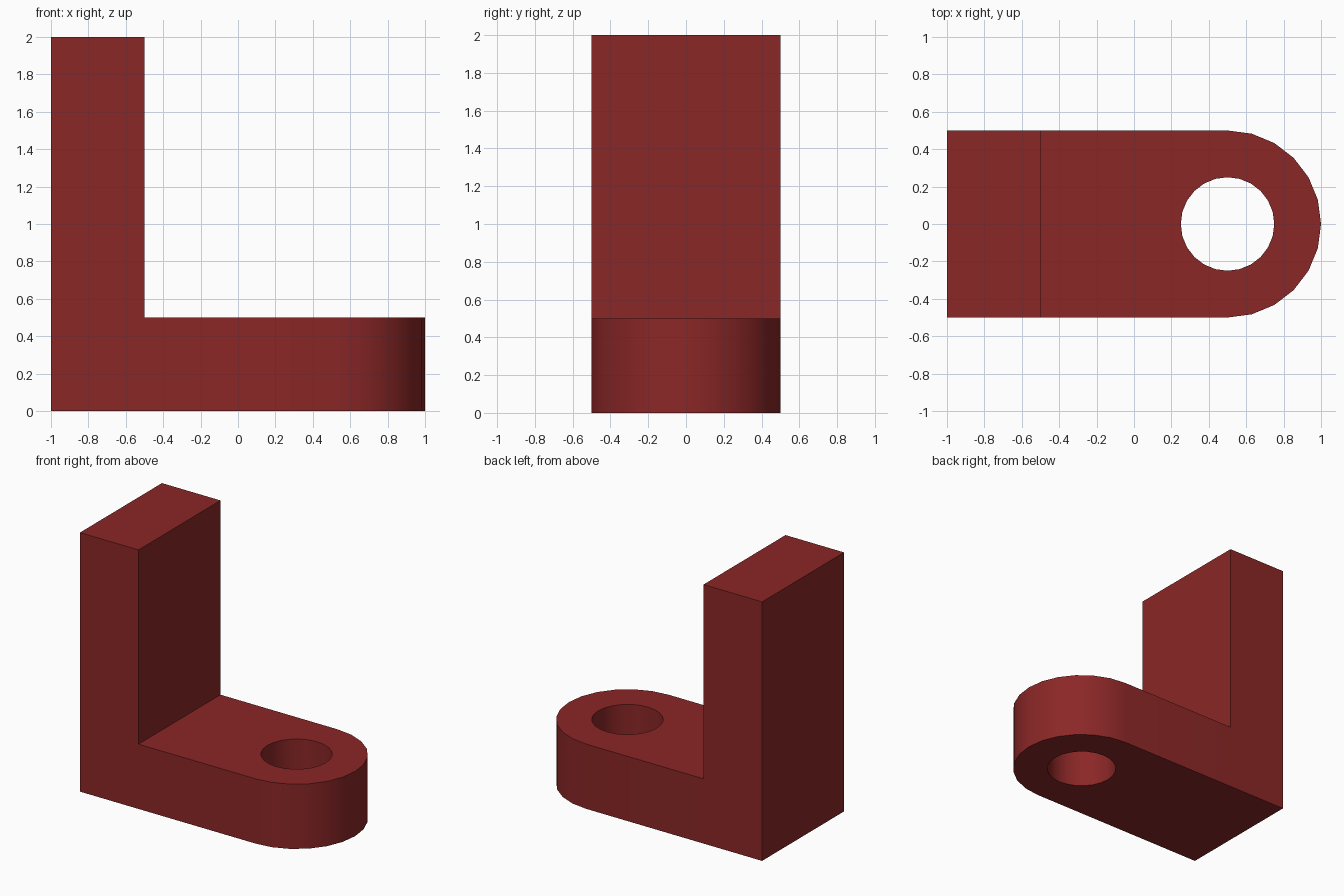
import bpy, bmesh
from math import sin, cos, pi

if "Cube" in bpy.data.objects:
    bpy.data.objects.remove(bpy.data.objects["Cube"])

STEPS = 24            # sides of a full circle
CX, R_OUT, R_HOLE = 0.5, 0.5, 0.25
THICK, HEIGHT = 0.5, 2.0


def arc(radius, first, last):
    return [(CX + radius * cos(2 * pi * i / STEPS), radius * sin(2 * pi * i / STEPS))
            for i in range(first, last + 1)]


def loop(bm, points):
    verts = [bm.verts.new((x, y, 0)) for x, y in points]
    edges = [bm.edges.new((v, verts[(i + 1) % len(verts)])) for i, v in enumerate(verts)]
    return verts, edges


def extrude(bm, faces, dz):
    geom = bmesh.ops.extrude_face_region(bm, geom=faces)["geom"]
    bmesh.ops.translate(bm, vec=(0, 0, dz),
                        verts=[g for g in geom if isinstance(g, bmesh.types.BMVert)])
    return [g for g in geom if isinstance(g, bmesh.types.BMFace)]


bm = bmesh.new()

# Rounded foot outline with the bolt hole
outer, outer_edges = loop(bm, [(-0.5, -0.5)] + arc(R_OUT, -6, 6) + [(-0.5, 0.5)])
hole, hole_edges = loop(bm, arc(R_HOLE, 0, STEPS - 1))
bmesh.ops.triangle_fill(bm, edges=outer_edges + hole_edges, use_beauty=True,
                        normal=(0, 0, 1))

# Footprint of the upright
back = [bm.verts.new((-1, y, 0)) for y in (0.5, -0.5)]
bm.faces.new([outer[0], outer[-1], *back])

# Raise the foot, then the upright
bmesh.ops.recalc_face_normals(bm, faces=bm.faces[:])
top = extrude(bm, bm.faces[:], THICK)
upright = [f for f in top if f.calc_center_median().x < -0.5]
extrude(bm, upright, HEIGHT - THICK)
bmesh.ops.recalc_face_normals(bm, faces=bm.faces[:])

mesh = bpy.data.meshes.new("angle_bracket")
bm.to_mesh(mesh)
bm.free()
bracket = bpy.data.objects.new("angle_bracket", mesh)
bpy.context.collection.objects.link(bracket)

# Dark red paint
paint = bpy.data.materials.new("dark_red")
paint.diffuse_color = (0.26, 0.02, 0.02, 1)
paint.use_nodes = True
paint.node_tree.nodes["Principled BSDF"].inputs["Base Color"].default_value = paint.diffuse_color
mesh.materials.append(paint)

# Smooth round walls, crisp edges
bpy.context.view_layer.objects.active = bracket
bracket.select_set(True)
bpy.ops.object.shade_smooth_by_angle(angle=pi / 6)
